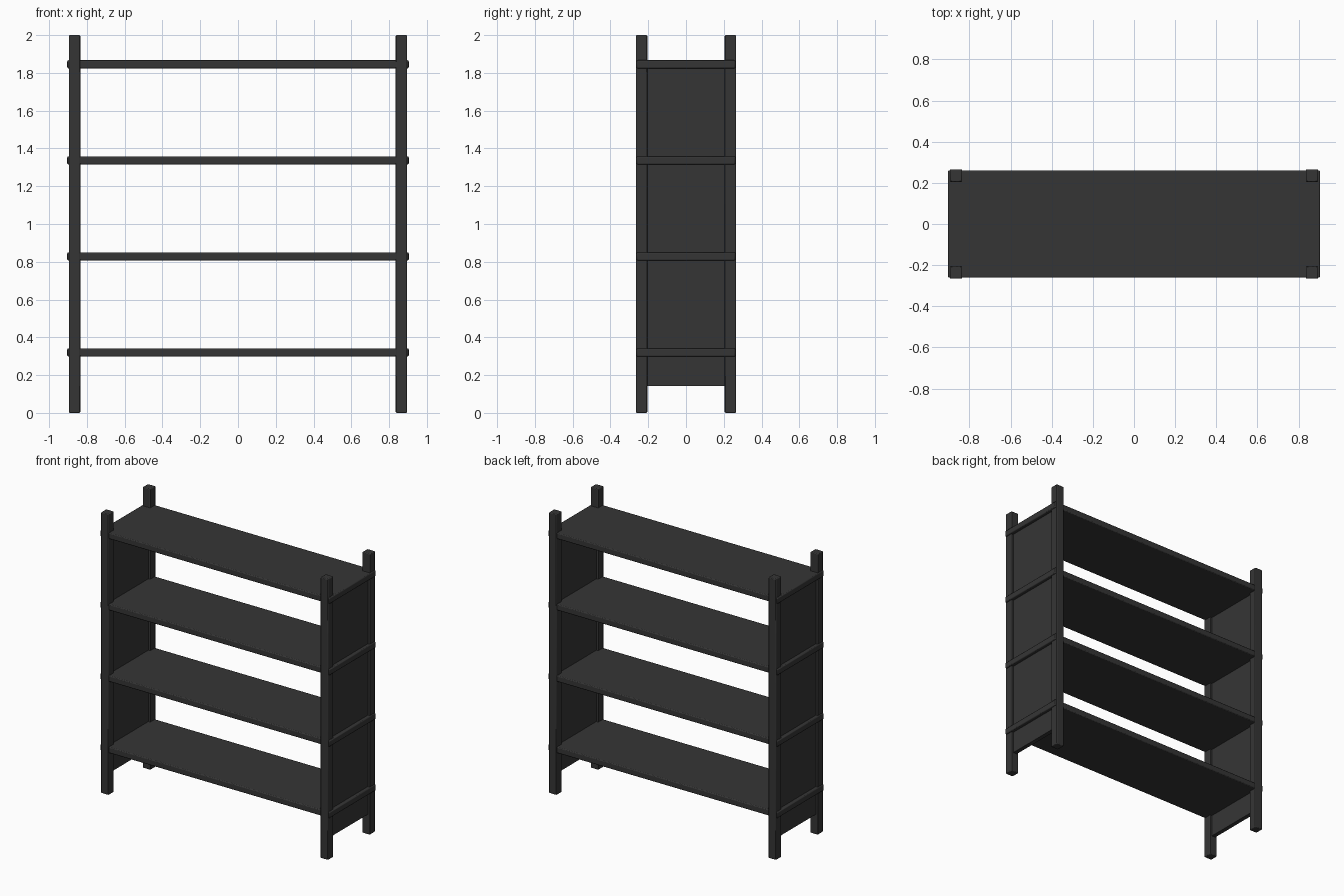
import bpy

if "Cube" in bpy.data.objects:
    bpy.data.objects.remove(bpy.data.objects["Cube"])

black = bpy.data.materials.new("charcoal_black")
black.diffuse_color = (0.036, 0.036, 0.036, 1)
black.use_nodes = True
black.node_tree.nodes["Principled BSDF"].inputs["Base Color"].default_value = black.diffuse_color


def box(name, center, size, bevel=0.0):
    """Box with an optional small chamfer on its edges."""
    bpy.ops.mesh.primitive_cube_add(size=1, location=center)
    ob = bpy.context.object
    ob.name = name
    ob.scale = size
    bpy.ops.object.transform_apply(location=False, rotation=False, scale=True)
    ob.data.materials.append(black)
    if bevel:
        mod = ob.modifiers.new("edge_chamfer", 'BEVEL')
        mod.width = bevel
        mod.segments = 2
        bpy.ops.object.shade_smooth_by_angle()
    return ob


POST = 0.06
POST_X, POST_Y = 0.865, 0.235

for sx, side in ((-1, "left"), (1, "right")):
    # corner posts
    for sy, end in ((-1, "front"), (1, "back")):
        box(f"{end}_{side}_post", (sx * POST_X, sy * POST_Y, 1.0),
            (POST, POST, 2.0), 0.005)
    # recessed side panel between the posts
    box(f"{side}_side_panel", (sx * POST_X, 0, 0.996),
        (0.03, 2 * POST_Y - POST + 0.01, 1.706))

# shelves, notched through the posts and slightly proud at the ends
for i in range(4):
    box(f"shelf_{i + 1}", (0, 0, 0.32 + 0.5085 * i), (1.808, 0.522, 0.043), 0.006)
